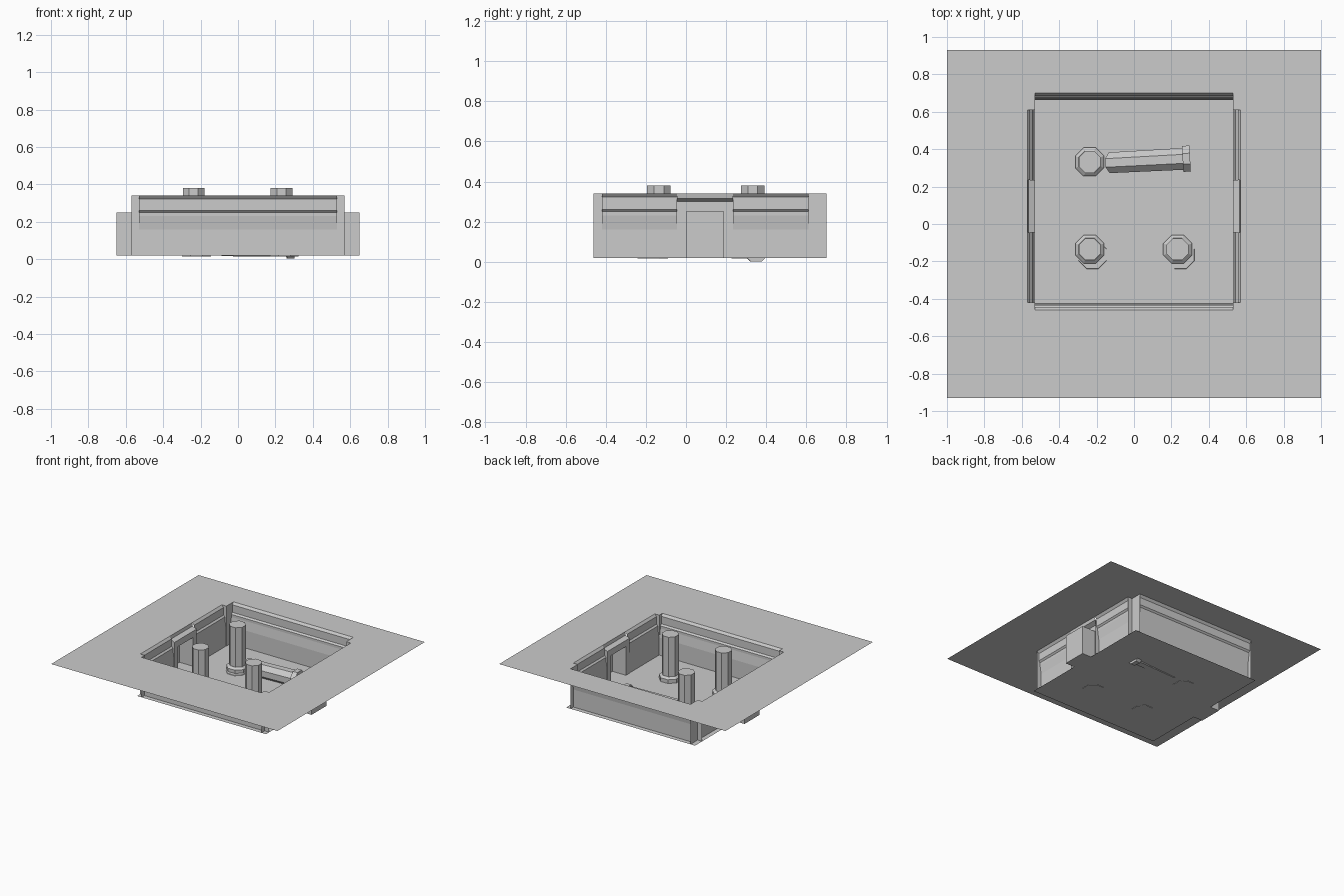
import bpy, bmesh, math
from mathutils import Matrix, Vector

old = bpy.data.objects.get("Cube")
if old:
    bpy.data.objects.remove(old, do_unlink=True)

GREY = (0.6, 0.6, 0.6, 1)
stone = bpy.data.materials.new("grey_stone")
stone.use_nodes = True
stone.diffuse_color = GREY
stone.node_tree.nodes["Principled BSDF"].inputs["Base Color"].default_value = GREY

TOP, FLOOR = 0.34, 0.02
HALF_X, FRONT, BACK = 0.57, -0.46, 0.70      # hole limits
NOTCH_X, SIDE_FRONT, SIDE_BACK = 0.53, -0.42, 0.61
# wall section: inset from the hole edge, height
PROFILE = [(0, TOP), (.015, .322), (.015, .262), (.027, .25),
           (.027, .23), (.037, .16), (.037, FLOOR)]


def finish(name, bm):
    mesh = bpy.data.meshes.new(name)
    bm.to_mesh(mesh)
    bm.free()
    mesh.materials.append(stone)
    obj = bpy.data.objects.new(name, mesh)
    bpy.context.collection.objects.link(obj)
    return obj


def face(bm, *points):
    return bm.faces.new([bm.verts.new(p) for p in points])


def sweep(bm, profile, start, end, inward):
    """Run a wall section along a straight line."""
    for (d0, z0), (d1, z1) in zip(profile, profile[1:]):
        quad = []
        for base, d, z in ((start, d0, z0), (end, d0, z0), (end, d1, z1), (start, d1, z1)):
            p = Vector(base) + Vector(inward) * d
            quad.append((p.x, p.y, z))
        f = face(bm, *quad)
        f.normal_update()
        if f.normal.dot(Vector((*inward, 0.2))) < 0:
            f.normal_flip()


def upright(bm, a, b, z0=FLOOR, z1=TOP):
    face(bm, (*a, z0), (*b, z0), (*b, z1), (*a, z1))


# ground sheet around the notched hole
bm = bmesh.new()
xs = [-1, -HALF_X, -NOTCH_X, NOTCH_X, HALF_X, 1]
ys = [-.93, FRONT, SIDE_FRONT, SIDE_BACK, BACK, .93]
for i in range(5):
    for j in range(5):
        in_hole = (i in (1, 2, 3) and j == 2) or (i == 2 and j in (1, 2, 3))
        if not in_hole:
            face(bm, (xs[i], ys[j], TOP), (xs[i + 1], ys[j], TOP),
                 (xs[i + 1], ys[j + 1], TOP), (xs[i], ys[j + 1], TOP))
bmesh.ops.remove_doubles(bm, verts=bm.verts, dist=1e-4)
bmesh.ops.dissolve_limit(bm, angle_limit=.01, verts=bm.verts, edges=bm.edges)
finish("ground_sheet", bm)

# pit floor
bm = bmesh.new()
face(bm, (-HALF_X, FRONT, FLOOR), (HALF_X, FRONT, FLOOR),
     (HALF_X, BACK, FLOOR), (-HALF_X, BACK, FLOOR))
finish("pit_floor", bm)

# front and back walls
for name, y, direction in (("front_wall", FRONT, 1), ("back_wall", BACK, -1)):
    bm = bmesh.new()
    sweep(bm, PROFILE, (-NOTCH_X, y), (NOTCH_X, y), (0, direction))
    bmesh.ops.remove_doubles(bm, verts=bm.verts, dist=1e-4)
    finish(name, bm)

DOOR0, DOOR1, DOOR_TOP = -.045, .235, .30    # door surround
NICHE0, NICHE1, NICHE_TOP = 0, .19, .25      # niche opening
for side, s in (("left", 1), ("right", -1)):
    # moulded side wall, interrupted by the door surround
    bm = bmesh.new()
    for y0, y1 in ((SIDE_FRONT, DOOR0), (DOOR1, SIDE_BACK)):
        sweep(bm, PROFILE, (s * HALF_X, y0), (s * HALF_X, y1), (-s, 0))
    sweep(bm, [(0, TOP), (.005, .315)], (s * HALF_X, DOOR0), (s * HALF_X, DOOR1), (-s, 0))
    bmesh.ops.remove_doubles(bm, verts=bm.verts, dist=1e-4)
    finish(side + "_wall", bm)

    # corner notches
    bm = bmesh.new()
    for y_in, y_out in ((SIDE_FRONT, FRONT), (SIDE_BACK, BACK)):
        upright(bm, (s * NOTCH_X, y_in), (s * NOTCH_X, y_out))
        upright(bm, (s * NOTCH_X, y_in), (s * HALF_X, y_in))
    finish(side + "_corners", bm)

    # door surround: face, sloped cap and cheeks
    bm = bmesh.new()
    xf, xw, xn = s * .53, s * .565, s * .65
    upright(bm, (xf, DOOR0), (xf, NICHE0), FLOOR, DOOR_TOP)
    upright(bm, (xf, NICHE1), (xf, DOOR1), FLOOR, DOOR_TOP)
    upright(bm, (xf, NICHE0), (xf, NICHE1), NICHE_TOP, DOOR_TOP)
    face(bm, (xf, DOOR0, DOOR_TOP), (xf, DOOR1, DOOR_TOP),
         (xw, DOOR1, .315), (xw, DOOR0, .315))
    for y in (DOOR0, DOOR1):
        face(bm, (xf, y, FLOOR), (xw, y, FLOOR), (xw, y, .315), (xf, y, DOOR_TOP))
    finish(side + "_door_surround", bm)

    # niche box
    bm = bmesh.new()
    upright(bm, (xn, NICHE0), (xn, NICHE1), FLOOR, NICHE_TOP)
    for y in (NICHE0, NICHE1):
        upright(bm, (xf, y), (xn, y), FLOOR, NICHE_TOP)
    for z in (FLOOR, NICHE_TOP):
        face(bm, (xf, NICHE0, z), (xn, NICHE0, z), (xn, NICHE1, z), (xf, NICHE1, z))
    finish(side + "_niche", bm)


def prism(bm, r0, r1, z0, z1):
    """Eight-sided frustum with flats facing the axes."""
    m = Matrix.Translation((0, 0, (z0 + z1) / 2)) @ Matrix.Rotation(math.pi / 8, 4, 'Z')
    return bmesh.ops.create_cone(bm, cap_ends=True, segments=8, radius1=r0,
                                 radius2=r1, depth=z1 - z0, matrix=m)["verts"]


# standing columns on octagonal feet, with a broken slab under each
for name, x, y in (("back_right", -.237, .332), ("front_right", -.237, -.135),
                   ("front_left", .233, -.135)):
    bm = bmesh.new()
    prism(bm, .063, .063, FLOOR, .38)
    prism(bm, .083, .083, FLOOR, .05)
    prism(bm, .083, .064, .05, .065)
    finish(name + "_column", bm).location = (x, y, 0)

    bm = bmesh.new()
    prism(bm, .083, .08, FLOOR - .004, FLOOR + .004)
    finish(name + "_slab", bm).location = (x + .015, y - .03, 0)

# fallen column: broken tip at one end, foot at the other
bm = bmesh.new()
shaft = prism(bm, .063, .06, 0, .38)
for v in shaft:
    if v.co.z > .3:
        v.co.z += v.co.x * .6
prism(bm, .075, .075, -.04, 0)
fallen = finish("fallen_column", bm)
fallen.matrix_world = (Matrix.Translation((.26, .348, .072))
                       @ Matrix.Rotation(math.radians(3), 4, 'Z')
                       @ Matrix.Rotation(math.radians(-90), 4, 'Y'))

# slab below the fallen column
bm = bmesh.new()
outline = [(-.14, .30), (-.09, .245), (.34, .24), (.34, .37), (.29, .42), (-.07, .42), (-.14, .36)]
plate = face(bm, *[(x, y, FLOOR + .004) for x, y in outline])
finish("fallen_slab", bm)
